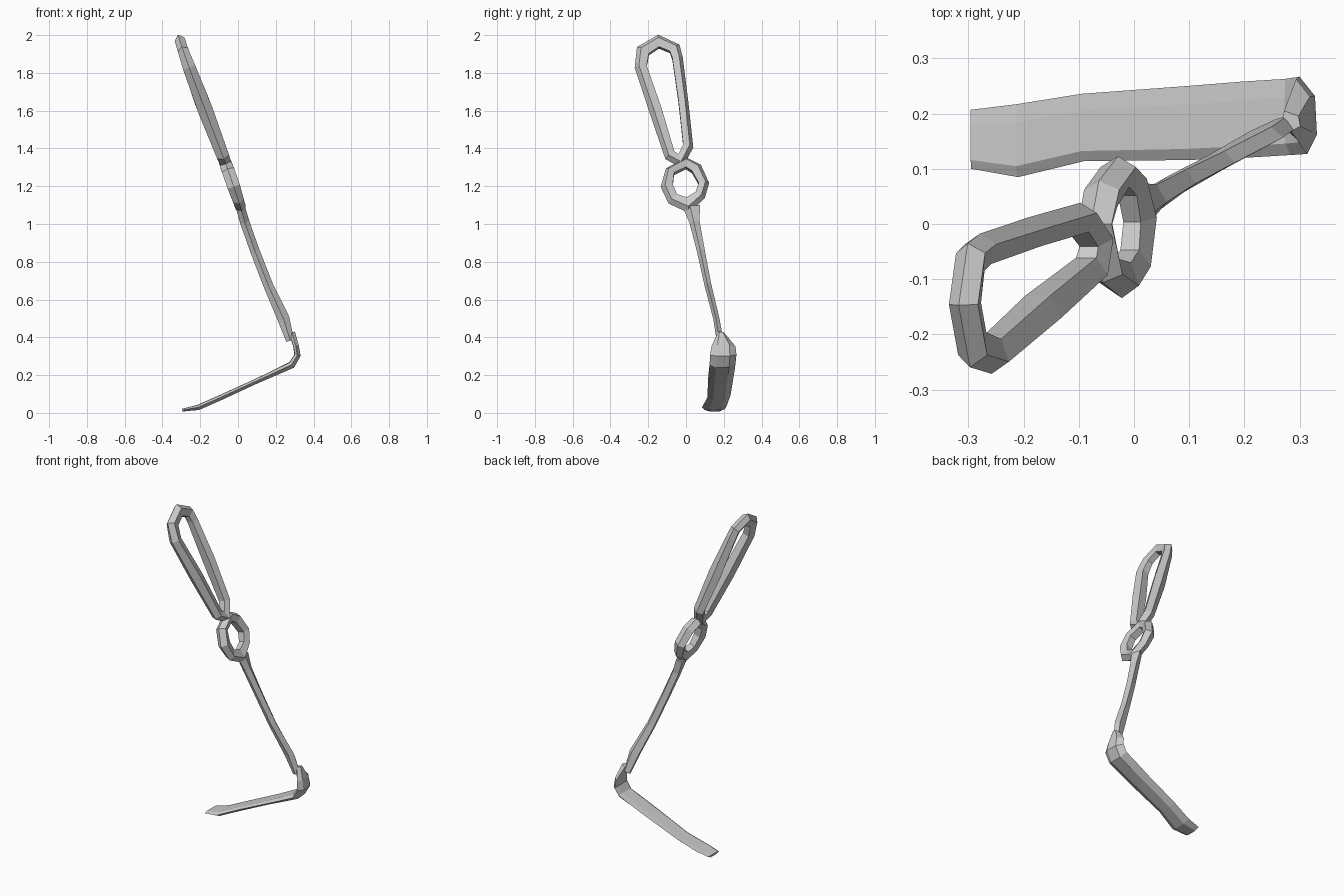
import bpy, bmesh
from mathutils import Vector

if "Cube" in bpy.data.objects:
    bpy.data.objects.remove(bpy.data.objects["Cube"])

# handle lies in a plane leaning back along x; this is its centre line (z, x)
LEAN = [(0.38, .277), (0.49, .245), (0.65, .17), (0.9, .073), (1.05, .022), (1.1, .01),
        (1.25, -.04), (1.4, -.095), (1.72, -.218), (1.9, -.285), (2.0, -.315)]
NORMAL = Vector((0.94, 0, 0.34))


def lean_x(z):
    for (z0, x0), (z1, x1) in zip(LEAN, LEAN[1:]):
        if z <= z1:
            break
    return x0 + (x1 - x0) * (z - z0) / (z1 - z0)


def loft(name, rings, closed):
    bm = bmesh.new()
    rows = [[bm.verts.new(p) for p in r] for r in rings]
    n = len(rows[0])
    pairs = list(zip(rows, rows[1:])) + ([(rows[-1], rows[0])] if closed else [])
    for a, b in pairs:
        for i in range(n):
            j = (i + 1) % n
            bm.faces.new((a[i], a[j], b[j], b[i]))
    if not closed:
        bm.faces.new(rows[0])
        bm.faces.new(rows[-1])
    bmesh.ops.recalc_face_normals(bm, faces=bm.faces)
    me = bpy.data.meshes.new(name)
    bm.to_mesh(me)
    bm.free()
    ob = bpy.data.objects.new(name, me)
    bpy.context.collection.objects.link(ob)
    return ob


def bar(name, path, section, closed):
    """Sweep a section along (y, z, half width, half depth) points in the handle plane."""
    pts = [Vector((lean_x(z), y, z)) for y, z, w, d in path]
    n = len(pts)
    rings = []
    for i, (y, z, w, d) in enumerate(path):
        prev = pts[i - 1] if closed or i else pts[i]
        nxt = pts[(i + 1) % n] if closed or i < n - 1 else pts[i]
        t_in = (pts[i] - prev).normalized()
        t = (t_in + (nxt - pts[i]).normalized()).normalized()
        miter = 1 / max(0.75, t.dot(t_in)) if t_in.length else 1
        side = t.cross(NORMAL).normalized()
        rings.append([pts[i] + side * (u * w * miter) + NORMAL * (v * d) for u, v in section])
    return loft(name, rings, closed)


RIDGED = [(1, 0), (0.3, 1), (-1, 0.6), (-1, -0.6), (0.3, -1)]

# long open grip
bar("grip_loop", [
    (-.145, 1.968, .032, .028), (-.228, 1.918, .034, .028), (-.24, 1.83, .031, .034),
    (-.162, 1.6, .033, .04), (-.085, 1.36, .028, .033), (-.03, 1.33, .028, .03),
    (.012, 1.41, .026, .033), (-.014, 1.65, .026, .04), (-.045, 1.88, .028, .03),
    (-.06, 1.93, .030, .028)], RIDGED, True)

# finger ring
bar("finger_ring", [
    (0, 1.325, .026, .032), (-.085, 1.28, .024, .034), (-.102, 1.2, .031, .034),
    (-.07, 1.13, .03, .03), (.01, 1.097, .036, .028), (.075, 1.15, .027, .03),
    (.095, 1.215, .026, .034), (.055, 1.295, .03, .034)], RIDGED, True)

# tapering shaft
bar("shaft", [
    (.03, 1.09, .045, .024), (.045, 1.01, .027, .025), (.078, .86, .021, .025),
    (.115, .68, .018, .026), (.16, .5, .016, .032), (.18, .385, .018, .022)],
    [(1, 0), (0.2, 1), (-1, 0.3), (-0.5, -1), (0.5, -1)], False)

# flat blade bending up into the neck: (x, z, front y, back y, half thickness)
blade = [(-.295, .015, .1, .207, .008), (-.21, .03, .085, .217, .015),
         (-.09, .083, .114, .236, .015), (.1, .17, .116, .25, .014), (.2, .216, .12, .258, .017),
         (.284, .255, .125, .263, .02), (.314, .305, .127, .267, .018),
         (.306, .355, .136, .262, .016), (.285, .425, .168, .205, .017)]
SLAB = [(0, 0), (0.25, -1), (0.75, -0.8), (1, 0.8), (0.75, 0.9), (0.15, 0.8)]
rings = []
for i, (x, z, y0, y1, t) in enumerate(blade):
    a, b = blade[max(i - 1, 0)], blade[min(i + 1, len(blade) - 1)]
    d = Vector((b[0] - a[0], 0, b[1] - a[1])).normalized()
    up = Vector((-d.z, 0, d.x))
    rings.append([Vector((x, y0 + u * (y1 - y0), z)) + up * (v * t) for u, v in SLAB])
loft("blade", rings, False)
